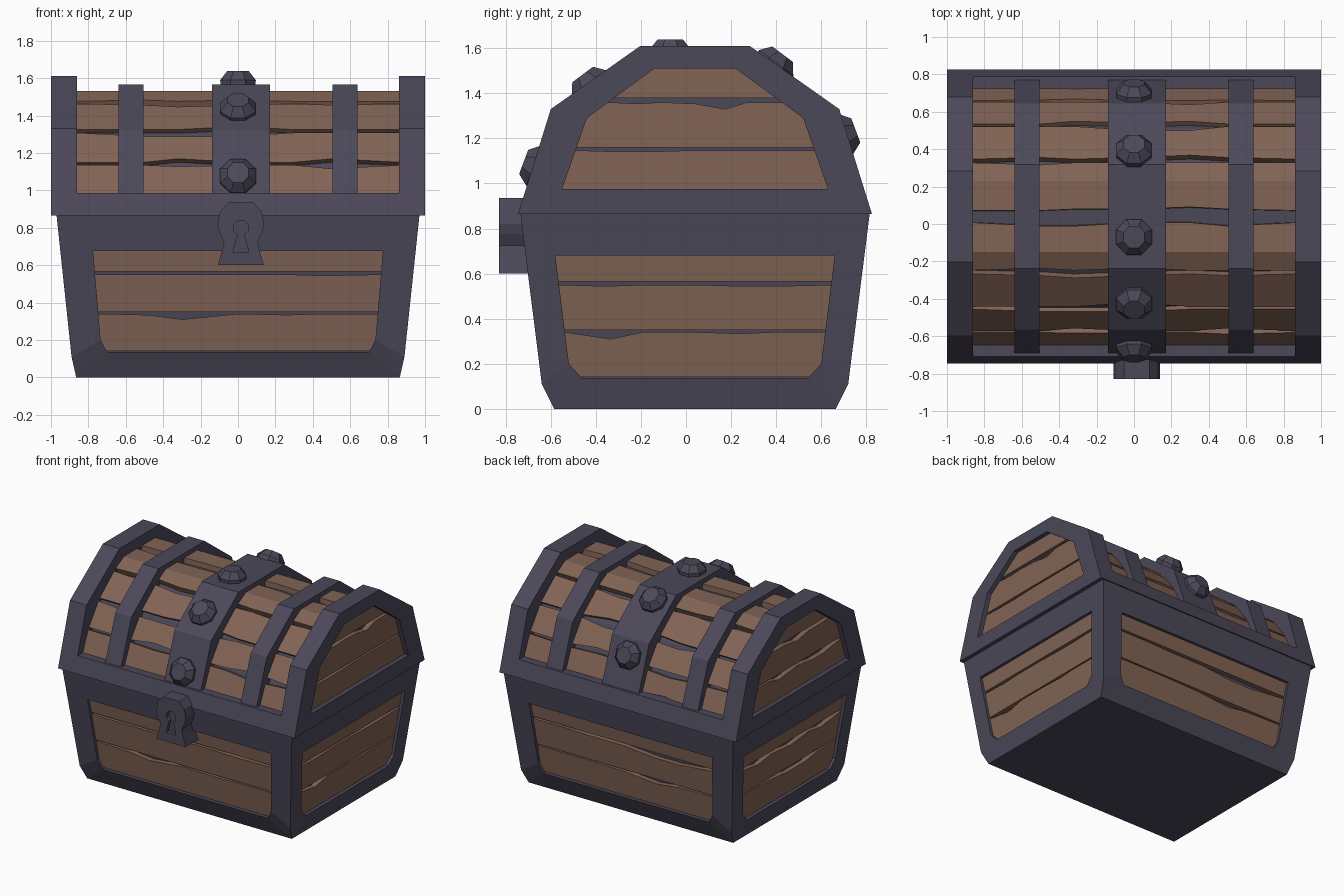
import bpy, bmesh, math, random
from mathutils import Vector

if "Cube" in bpy.data.objects:
    bpy.data.objects.remove(bpy.data.objects["Cube"])

random.seed(4)
CY = 0.04  # the chest body sits slightly behind centre because the lock sticks out


def material(name, rgb):
    m = bpy.data.materials.new(name)
    m.diffuse_color = (*rgb, 1)
    m.use_nodes = True
    m.node_tree.nodes["Principled BSDF"].inputs["Base Color"].default_value = m.diffuse_color
    return m


WOOD = material("wood", (0.22, 0.125, 0.09))
METAL = material("metal", (0.072, 0.065, 0.1))


def loft(bm, loops, cap_start=True, cap_end=True, cyclic=False):
    rings = [[bm.verts.new(p) for p in lp] for lp in loops]
    pairs = list(zip(rings, rings[1:])) + ([(rings[-1], rings[0])] if cyclic else [])
    for a, b in pairs:
        for i in range(len(a)):
            j = (i + 1) % len(a)
            bm.faces.new((a[i], a[j], b[j], b[i]))
    if cap_start and not cyclic:
        bm.faces.new(rings[0][::-1])
    if cap_end and not cyclic:
        bm.faces.new(rings[-1])


def finish(name, bm, mat):
    bmesh.ops.remove_doubles(bm, verts=bm.verts, dist=1e-4)
    bmesh.ops.recalc_face_normals(bm, faces=bm.faces)
    me = bpy.data.meshes.new(name)
    bm.to_mesh(me)
    bm.free()
    me.materials.append(mat)
    ob = bpy.data.objects.new(name, me)
    bpy.context.collection.objects.link(ob)
    return ob


def solid(name, loops, mat, **kw):
    bm = bmesh.new()
    loft(bm, loops, **kw)
    return finish(name, bm, mat)


def along_x(profile, x):
    return [(x, CY + y, z) for y, z in profile]


def mirrored(half):
    """Right half of an outline, bottom to top, completed on the left."""
    return half + [(-a, b) for a, b in reversed(half)]


def width_at(half, z):
    for (w0, z0), (w1, z1) in zip(half, half[1:]):
        if z <= z1:
            return w0 + (w1 - w0) * (z - z0) / (z1 - z0)
    return half[-1][0]


def panel_planks(name, half, cuts, place, back, front):
    """Horizontal boards with chipped upper edges filling an opening."""
    for n, (z0, z1) in enumerate(cuts):
        side = [(width_at(half, z0), z0)]
        side += [(w, z) for w, z in half if z0 + .001 < z < z1 - .001]
        w = width_at(half, z1)
        side.append((w, z1))
        top = []
        if n < len(cuts) - 1:
            top = [(w * f, z1 - random.choice((0, .006, .03)))
                   for f in (.6, .35, 0, -.4, -.65)]
        pts = side + top + [(-a, b) for a, b in reversed(side)]
        solid(f"{name}_plank_{n + 1}",
              [[place(u, z, d) for u, z in pts] for d in (back, front)], WOOD)


# Base: tapered box with a recessed opening on each side
def hx(z):
    return .865 + .025 * z / .11 if z < .11 else .89 + .08 * (z - .11) / .755


def hy(z):
    return .625 + .055 * z / .11 if z < .11 else .68 + .095 * (z - .11) / .755


SIDES = {
    "front": (hx, lambda u, z, d: (u, CY - hy(z) + d, z)),
    "back": (hx, lambda u, z, d: (-u, CY + hy(z) - d, z)),
    "right": (hy, lambda u, z, d: (hx(z) - d, CY + u, z)),
    "left": (hy, lambda u, z, d: (-hx(z) + d, CY - u, z)),
}
LONG = [(.70, .135), (.735, .2), (.775, .675)]
SHORT = [(.50, .135), (.56, .2), (.62, .68)]
bm = bmesh.new()
for side, (half_w, place) in SIDES.items():
    hole = LONG if half_w is hx else SHORT
    outer = mirrored([(half_w(z), z) for z in (0, .11, .865)])
    loft(bm, [[place(u, z, 0) for u, z in outer],
              [place(u, z, 0) for u, z in mirrored(hole)],
              [place(u, z, .06) for u, z in mirrored(hole)]], cap_start=False)
    panel_planks("base_" + side, hole,
                 [(.14, .34), (.35, .55), (.565, hole[-1][1])], place, .065, .022)
for z in (0, .865):
    bm.faces.new([bm.verts.new((sx * hx(z), CY + sy * hy(z), z))
                  for sx, sy in ((-1, -1), (1, -1), (1, 1), (-1, 1))])
finish("base_frame", bm, METAL)

# Lid core, seen only through the gaps between boards
core = mirrored([(.66, .867), (.655, .985), (.47, 1.3), (.19, 1.49)])
solid("lid_core", [along_x(core, x) for x in (-.9, .9)], METAL)

# Lid end frames with boarded openings
END = mirrored([(.785, .865), (.64, 1.33), (.243, 1.61)])
GAP = [(.59, .975), (.48, 1.29), (.18, 1.51)]
for s, side in ((1, "right"), (-1, "left")):
    hole = mirrored(GAP)
    solid(f"lid_frame_{side}",
          [along_x(END, s), along_x(hole, s), along_x(hole, s * .86), along_x(END, s * .86)],
          METAL, cyclic=True)
    solid(f"lid_backing_{side}", [along_x(hole, s * x) for x in (.87, .925)], METAL)
    panel_planks(f"lid_{side}", GAP, [(.975, 1.147), (1.16, 1.36), (1.38, 1.51)],
                 lambda u, z, d, s=s: (s * (1 - d), CY + s * u, z), .08, .035)

# Lid rim and curved boards, front and back
BOARDS = [
    [(.69, .975), (.62, 1.135)],
    [(.612, 1.15), (.495, 1.308)],
    [(.482, 1.325), (.307, 1.463)],
    [(.288, 1.476), (.19, 1.53), (.032, 1.53)],
]
STATIONS = (-.87, -.5, -.32, 0, .3, .5, .87)


def chipped(pts, x):
    v = [Vector(p) for p in pts]
    if abs(x) < .8:
        a, b = random.choice((0, 0, .12)), random.choice((0, .05, .12))
        first, last = v[0].lerp(v[1], a), v[-1].lerp(v[-2], b)
        v[0], v[-1] = first, last
    inner = [Vector((p.x * .93, .88 + (p.y - .88) * .93)) for p in v]
    return v + inner[::-1]


for s, side in ((-1, "front"), (1, "back")):
    rim = [(s * .785, .865), (s * .7475, .985), (s * .62, .985), (s * .62, .865)]
    solid(f"lid_rim_{side}", [along_x(rim, x) for x in (-.87, .87)], METAL)
    for n, pts in enumerate(BOARDS):
        loops = [along_x([(s * p.x, p.y) for p in chipped(pts, x)], x) for x in STATIONS]
        solid(f"lid_{side}_plank_{n + 1}", loops, WOOD)

# Straps over the lid
arch = mirrored([(.735, .97), (.605, 1.32), (.2775, 1.565)])
arch += [(y * .82, .9 + (z - .9) * .82) for y, z in reversed(arch)]
for name, x0, x1 in (("left", -.64, -.505), ("middle", -.14, .17), ("right", .505, .64)):
    solid(f"strap_{name}", [along_x(arch, x) for x in (x0, x1)], METAL)

# Faceted studs on the middle strap: (y, z, normal y, normal z)
STUDS = [(-.652, 1.07, -.94, .35), (-.415, 1.425, -.6, .8), (-.07, 1.565, 0, 1),
         (.385, 1.515, .6, .8), (.685, 1.21, .94, .35)]
for n, (y, z, ny, nz) in enumerate(STUDS):
    normal = Vector((0, ny, nz)).normalized()
    across, up = Vector((1, 0, 0)), normal.cross(Vector((1, 0, 0)))
    loops = []
    for r, h in ((.1, -.02), (.103, .025), (.062, .073)):
        loops.append([Vector((0, y, z)) + normal * h
                      + across * r * math.cos((i + .5) * math.pi / 4)
                      + up * r * math.sin((i + .5) * math.pi / 4) for i in range(8)])
    solid(f"stud_{n + 1}", loops, METAL)

# Lock plate with a cut keyhole
LX = .015
plate = mirrored([(.123, .6), (.1, .68), (.09, .725), (.115, .775), (.125, .82),
                  (.112, .885), (.068, .935)])
lock = solid("lock", [[(LX + u, y, z) for u, z in plate] for y in (-.83, -.68)], METAL)
arc = [(.042 * math.cos(a), .8 + .042 * math.sin(a))
       for a in (math.radians(d) for d in (-65, -20, 25, 65))]
key = mirrored([(.042, .67)] + arc)
cutter = solid("keyhole_cutter", [[(LX + u, y, z) for u, z in key] for y in (-.9, -.8)], METAL)
cutter.hide_render = True
mod = lock.modifiers.new("keyhole", "BOOLEAN")
mod.operation, mod.object, mod.solver = "DIFFERENCE", cutter, "EXACT"
bpy.context.view_layer.objects.active = lock
bpy.ops.object.modifier_apply(modifier=mod.name)
bpy.data.objects.remove(cutter)
